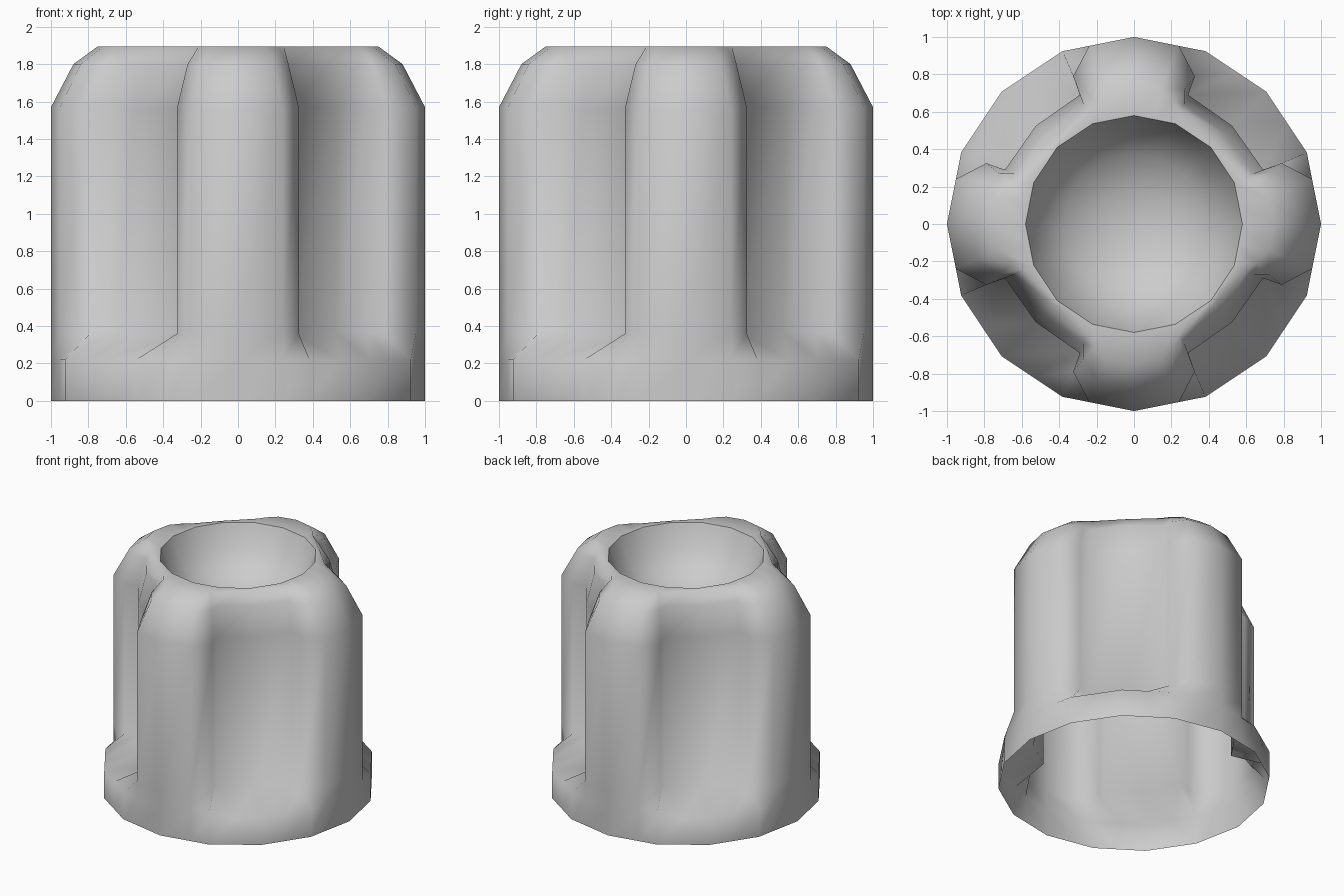
import bpy, bmesh, math

if "Cube" in bpy.data.objects:
    bpy.data.objects.remove(bpy.data.objects["Cube"])


def polygon_half(r):
    """Half of a quarter of a 16-gon: corners plus edge midpoints, 90 to 45 degrees."""
    c = [(r * math.cos(math.radians(a)), r * math.sin(math.radians(a))) for a in (90, 67.5, 45)]
    mid = lambda p, q: ((p[0] + q[0]) / 2, (p[1] + q[1]) / 2)
    return [c[0], mid(c[0], c[1]), c[1], mid(c[1], c[2]), c[2]]


def full_ring(half, zs):
    """Mirror an eighth section about the diagonal, then repeat it four times."""
    pts = [(x, y, z) for (x, y), z in zip(half, zs)]
    quarter = [(y, x, z) for x, y, z in pts[:-1]] + pts[:0:-1]
    # quarter runs from +x up to just before +y
    out = []
    for k in range(4):
        c, s = ((1, 0), (0, 1), (-1, 0), (0, -1))[k]
        out += [(c * x - s * y, s * x + c * y, z) for x, y, z in quarter]
    return out


base = polygon_half(1.0)
base[1] = (0.24, 0.952)
section = [(0, 1), (0.24, 0.952), (0.325, 0.79), (0.29, 0.69), (0.525, 0.525)]
shoulder = [(0, 0.88), (0.19, 0.84), (0.27, 0.72), (0.27, 0.64), (0.485, 0.485)]
crown = [(0, 0.75), (0.14, 0.72), (0.21, 0.655), (0.245, 0.605), (0.43, 0.43)]

# Rings from the open foot up the lobed wall
levels = [(base, 0.0), (base, 0.22), (section, 0.36), (section, 1.57),
          (shoulder, 1.80), (crown, 1.895)]
# Dish rings going down inside the rim
rim_index = len(levels)
levels += [(polygon_half(r), z) for r, z in
           ((0.58, 1.895), (0.51, 1.72), (0.38, 1.58), (0.2, 1.50))]

bm = bmesh.new()
rings = [[bm.verts.new(p) for p in full_ring(half, [z] * 5)]
         for half, z in levels]
n = len(rings[0])
for low, high in zip(rings, rings[1:]):
    for j in range(n):
        k = (j + 1) % n
        bm.faces.new((low[j], low[k], high[k], high[j]))
centre = bm.verts.new((0, 0, 1.47))
for j in range(n):
    bm.faces.new((rings[-1][j], rings[-1][(j + 1) % n], centre))

# Smooth everywhere, with a crisp dish rim
for f in bm.faces:
    f.smooth = True
rim = rings[rim_index]
for j in range(n):
    bm.edges.get((rim[j], rim[(j + 1) % n])).smooth = False

mesh = bpy.data.meshes.new("lobed_body")
bm.to_mesh(mesh)
bm.free()
body = bpy.data.objects.new("lobed_body", mesh)
bpy.context.collection.objects.link(body)
